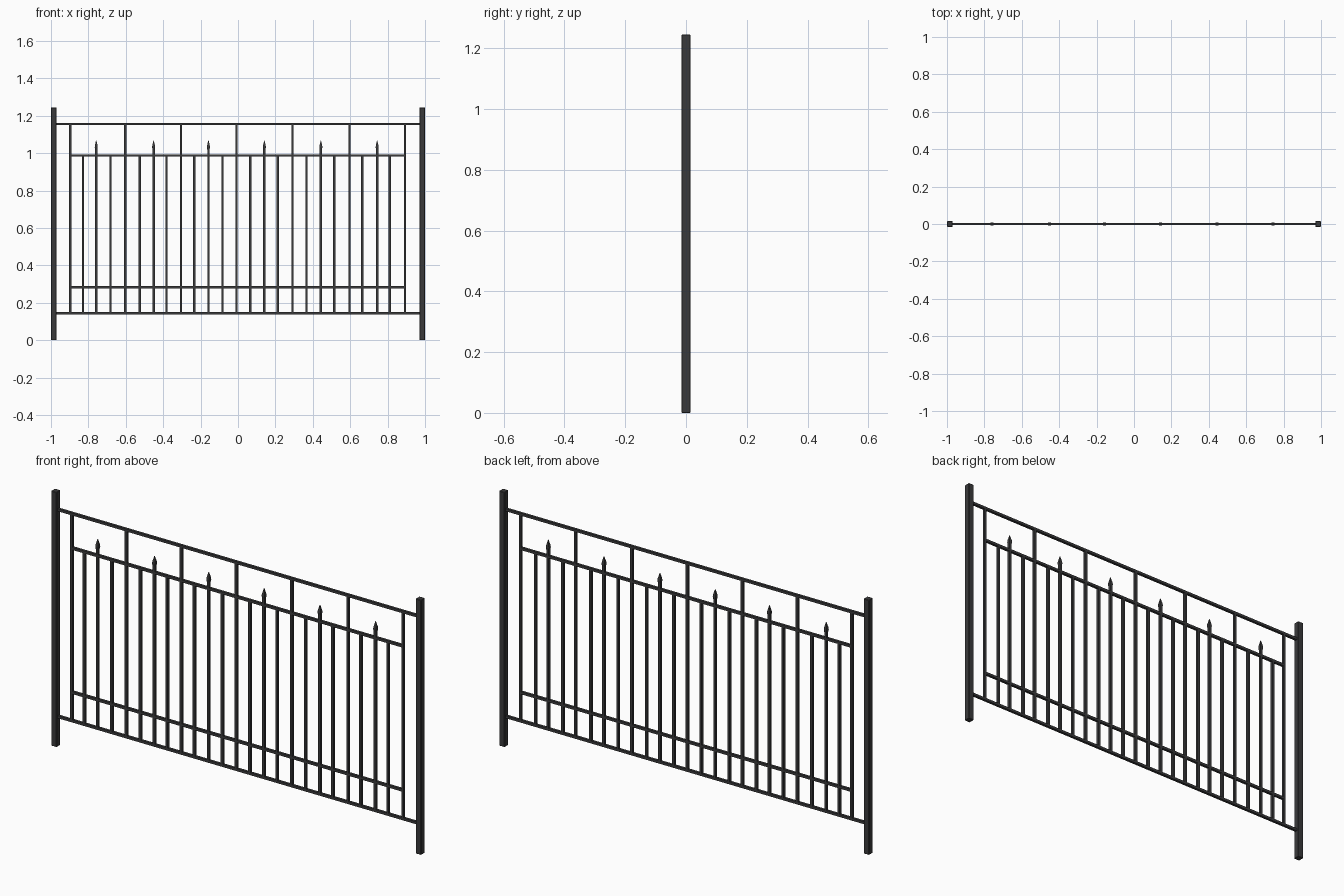
import bpy, bmesh, math
from mathutils import Matrix

if "Cube" in bpy.data.objects:
    bpy.data.objects.remove(bpy.data.objects["Cube"])

metal = bpy.data.materials.new("dark iron")
metal.diffuse_color = (0.042, 0.042, 0.044, 1)
metal.use_nodes = True
metal.node_tree.nodes["Principled BSDF"].inputs["Base Color"].default_value = metal.diffuse_color


def finish(name, bm):
    mesh = bpy.data.meshes.new(name)
    bmesh.ops.recalc_face_normals(bm, faces=bm.faces)
    bm.to_mesh(mesh)
    bm.free()
    mesh.materials.append(metal)
    ob = bpy.data.objects.new(name, mesh)
    bpy.context.collection.objects.link(ob)
    return ob


def box(name, x0, x1, z0, z1, depth, bevel=0):
    bm = bmesh.new()
    m = Matrix.Translation(((x0 + x1) / 2, 0, (z0 + z1) / 2)) @ Matrix.Diagonal((x1 - x0, depth, z1 - z0, 1))
    bmesh.ops.create_cube(bm, size=1, matrix=m)
    if bevel:
        bmesh.ops.bevel(bm, geom=bm.edges[:], offset=bevel, segments=1, affect='EDGES')
    return finish(name, bm)


def spear(name, x, profile):
    # four-sided lathe: (half width, height) rings, closing in a point
    bm = bmesh.new()
    rings = []
    for r, z in profile:
        rings.append([bm.verts.new((x + sx * r, sy * r, z))
                      for sx, sy in ((-1, -1), (1, -1), (1, 1), (-1, 1))])
    for a, b in zip(rings, rings[1:]):
        for i in range(4):
            j = (i + 1) % 4
            bm.faces.new((a[i], a[j], b[j], b[i]))
    bm.faces.new(rings[0])
    bm.faces.new(rings[-1])
    return finish(name, bm)


T = 0.0125          # bar thickness
BOTTOM, LOWER, MIDDLE, TOP = 0.145, 0.284, 0.988, 1.156

# end posts
for side, x in (("left", -0.985), ("right", 0.985)):
    box(side + "_post", x - 0.015, x + 0.015, 0, 1.245, 0.03, 0.002)

# horizontal rails
for name, z, half in (("bottom_rail", BOTTOM, 0.975), ("lower_rail", LOWER, 0.897),
                      ("middle_rail", MIDDLE, 0.897), ("top_rail", TOP, 0.975)):
    box(name, -half, half, z - T / 2, z + T / 2, T)

# tall bars reaching the top rail
for i, x in enumerate((-0.896, -0.603, -0.305, -0.008, 0.291, 0.596, 0.893)):
    box(f"tall_bar_{i}", x - T / 2, x + T / 2, BOTTOM, TOP, T)

# bars with spear tips
for i, x in enumerate((-0.758, -0.451, -0.158, 0.141, 0.443, 0.744)):
    spear(f"spear_bar_{i}", x, ((T / 2, BOTTOM), (T / 2, 1.02), (0.008, 1.032), (0.007, 1.042), (0.001, 1.068)))

# short bars between the others
for i, x in enumerate((-0.829, -0.682, -0.526, -0.382, -0.234, -0.083,
                       0.065, 0.212, 0.366, 0.514, 0.664, 0.812)):
    box(f"short_bar_{i}", x - T / 2, x + T / 2, BOTTOM, MIDDLE, T)
